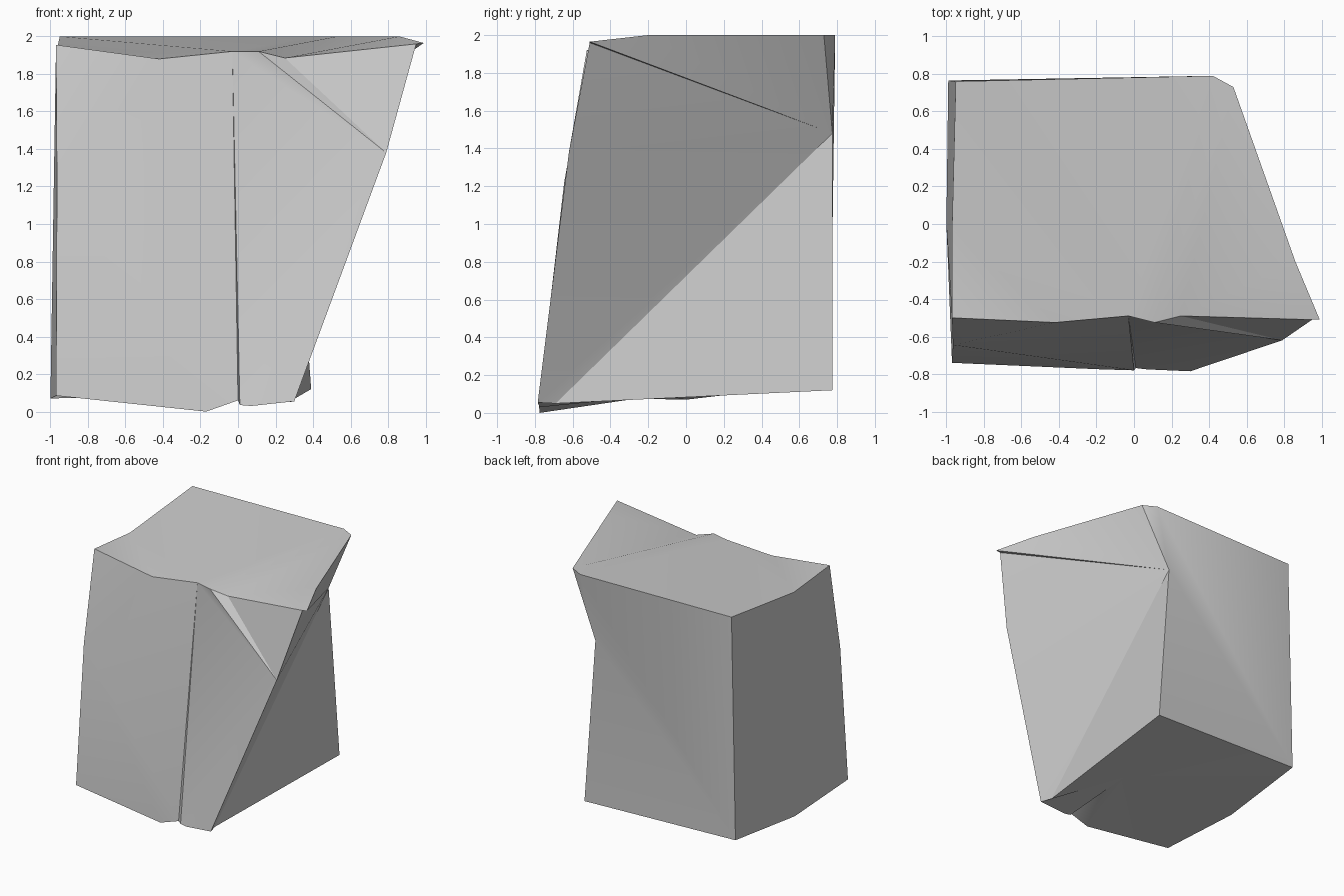
import bpy
import bmesh
import math

default_cube = bpy.data.objects.get("Cube")
if default_cube:
    bpy.data.objects.remove(default_cube, do_unlink=True)

# Stone colour
stone = bpy.data.materials.new("stone_grey")
stone.use_nodes = True
stone_colour = (0.6, 0.6, 0.6, 1)
stone.diffuse_color = stone_colour
stone.node_tree.nodes["Principled BSDF"].inputs["Base Color"].default_value = stone_colour

# Corners of the block, named by where they sit
corners = {
    # underside outline
    "base_front_left": (-.97, -.74, .085),
    "base_front_low": (-.17, -.775, 0),
    "base_crack_left": (0, -.78, .06),
    "base_crack_right": (.01, -.768, .035),
    "base_front_mid": (.07, -.775, .03),
    "base_front_right": (.3, -.785, .055),
    "base_side_right": (.27, -.69, .05),
    "base_back_right": (.39, .775, .12),
    "base_back_left": (-.99, .765, .16),
    "base_side_left": (-1, 0, .07),
    "base_crack_end": (0, -.13, .095),
    # bends on the upright edges
    "bend_front_left": (-.965, -.645, 1.22),
    "bend_front_right": (.79, -.62, 1.38),
    "bend_back_right": (.29, .775, 1.48),
    # upper outline
    "top_front_left": (-.97, -.5, 1.955),
    "top_front_dip": (-.42, -.525, 1.88),
    "top_crack": (-.03, -.49, 1.92),
    "top_front_mid": (.11, -.525, 1.92),
    "top_front_notch": (.25, -.49, 1.885),
    "top_front_right": (.95, -.51, 1.96),
    "top_tip": (.99, -.51, 1.965),
    "top_side_right": (.86, -.2, 2),
    "top_back_chamfer": (.53, .73, 2),
    "top_back_right": (.42, .79, 2),
    "top_back_left": (-.95, .76, 2),
    "top_side_left": (-.97, -.03, 1.91),
}

bm = bmesh.new()
points = {name: bm.verts.new(co) for name, co in corners.items()}


def fan(hub, rim):
    """Fill a side with triangles running from one corner to a chain of others."""
    chain = rim.split()
    for a, b in zip(chain, chain[1:]):
        bm.faces.new((points[hub], points[a], points[b]))


# Front, left of the crack
fan("bend_front_left", "base_front_left base_front_low base_crack_left "
    "top_crack top_front_dip top_front_left")

# Narrow step along the crack
fan("top_crack", "base_crack_left base_crack_right")

# Front, right of the crack, and the chipped upper corner
fan("bend_front_right", "top_front_right top_front_notch top_front_mid "
    "top_crack base_crack_right base_front_mid base_front_right")

# Right side: overhang above, flat triangle below
fan("bend_back_right", "base_back_right base_side_right base_front_right "
    "bend_front_right top_front_right top_tip top_side_right "
    "top_back_chamfer top_back_right")

# Back
fan("base_back_left", "base_back_right bend_back_right top_back_right top_back_left")

# Left side
fan("base_side_left", "base_front_left bend_front_left top_front_left "
    "top_side_left top_back_left base_back_left")

# Top, sloping down to the front
fan("top_side_left", "top_front_left top_front_dip top_crack top_back_left")
fan("top_back_right", "top_back_left top_crack top_front_mid top_back_chamfer")
fan("top_back_chamfer", "top_front_mid top_front_notch top_side_right")
fan("top_side_right", "top_front_notch top_front_right top_tip")

# Underside, creased where the crack runs in
fan("base_crack_end", "base_front_left base_side_left base_back_left "
    "base_back_right base_side_right base_front_right base_front_mid "
    "base_crack_right base_crack_left base_front_low base_front_left")

bmesh.ops.recalc_face_normals(bm, faces=bm.faces)
mesh = bpy.data.meshes.new("rock_block")
bm.to_mesh(mesh)
bm.free()
mesh.materials.append(stone)

rock = bpy.data.objects.new("rock_block", mesh)
bpy.context.collection.objects.link(rock)
bpy.context.view_layer.objects.active = rock
rock.select_set(True)
bpy.ops.object.shade_smooth_by_angle(angle=math.radians(30))
